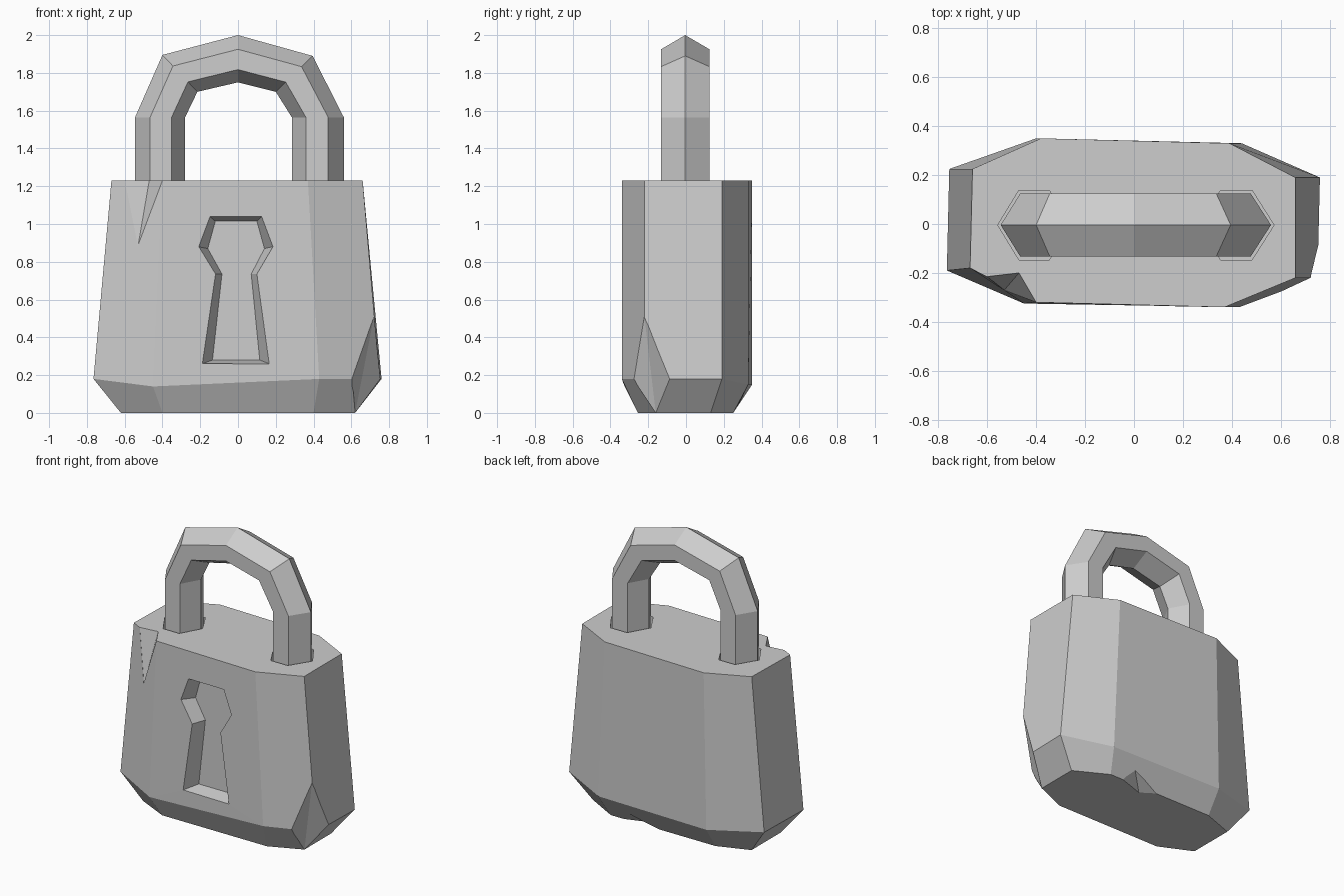
import bpy, bmesh
from mathutils import Vector

if "Cube" in bpy.data.objects:
    bpy.data.objects.remove(bpy.data.objects["Cube"])

grey = bpy.data.materials.new("plain grey")
grey.diffuse_color = (0.61, 0.61, 0.61, 1)
grey.use_nodes = True
grey.node_tree.nodes["Principled BSDF"].inputs["Base Color"].default_value = grey.diffuse_color


def finish(name, bm):
    bmesh.ops.recalc_face_normals(bm, faces=bm.faces[:])
    me = bpy.data.meshes.new(name)
    bm.to_mesh(me)
    bm.free()
    me.materials.append(grey)
    ob = bpy.data.objects.new(name, me)
    bpy.context.collection.objects.link(ob)
    return ob


def loft(name, rings):
    """Skin a row of equal-length rings and cap both ends."""
    bm = bmesh.new()
    rows = [[bm.verts.new(p) for p in r] for r in rings]
    n = len(rows[0])
    for a, b in zip(rows, rows[1:]):
        for i in range(n):
            j = (i + 1) % n
            bm.faces.new((a[i], a[j], b[j], b[i]))
    bm.faces.new(rows[0])
    bm.faces.new(rows[-1])
    return finish(name, bm)


def hull(name, points):
    bm = bmesh.new()
    for p in points:
        bm.verts.new(p)
    bmesh.ops.convex_hull(bm, input=bm.verts[:])
    return finish(name, bm)


def cut(target, cutter):
    m = target.modifiers.new("cut", 'BOOLEAN')
    m.operation = 'DIFFERENCE'
    m.solver = 'EXACT'
    m.object = cutter
    bpy.context.view_layer.objects.active = target
    bpy.ops.object.modifier_apply(modifier=m.name)
    bpy.data.objects.remove(cutter, do_unlink=True)


# Body: uneven chamfered block, wider near the foot
foot = [(-.62, -.15, 0), (-.40, -.255, 0), (.40, -.255, 0), (.62, -.16, 0),
        (.62, .13, 0), (.40, .25, 0), (-.40, .25, 0), (-.62, .17, 0)]
belly = [(-.765, -.19, .18), (-.45, -.325, .14), (.43, -.34, .18), (.75, -.22, .18),
         (.76, .19, .18), (.44, .33, .15), (-.40, .35, .15), (-.755, .225, .18)]
rim = [(-.67, -.18, 1.23), (-.40, -.32, 1.23), (.37, -.34, 1.23), (.66, -.22, 1.23),
       (.66, .19, 1.23), (.39, .33, 1.23), (-.38, .35, 1.23), (-.66, .225, 1.23)]
body = loft("lock_body", [foot, belly, rim])

# Broken lower front corner
cut(body, hull("corner_cutter", [(.72, -.22, .51), (.60, -.28, .18), (.76, -.08, .18),
                                 (.62, -.16, 0), (1.1, -.6, .25)]))

# Crack in the upper left rim
tip = Vector((-.53, -.27, .88))
crack = [tip + (Vector(p) - tip) * 1.15
         for p in ((-.60, -.215, 1.23), (-.47, -.20, 1.23), (-.40, -.32, 1.23))]
cut(body, hull("crack_cutter", crack + [tip, Vector((-.57, -.45, 1.28))]))

# Chip in the back lower edge
cut(body, hull("chip_cutter", [(.30, .25, 0), (.03, .25, 0), (.25, .305, .08),
                               (.12, .19, 0), (.18, .5, -.15)]))

# Keyhole: tapered recess
mouth = [(-.15, 1.04), (.125, 1.04), (.185, .88), (.10, .735),
         (.165, .26), (-.19, .26), (-.12, .735), (-.21, .88)]
floor = [(-.12, 1.015), (.10, 1.015), (.14, .87), (.07, .735),
         (.115, .28), (-.135, .28), (-.085, .735), (-.16, .87)]
rings = [[(x, y, z) for x, z in pts]
         for y, pts in ((-.45, mouth), (-.333, mouth), (-.235, floor))]
cut(body, loft("keyhole_cutter", rings))


# Shackle: six-sided bar swept through outer and inner path points
def section(outer, inner):
    o, i = Vector(outer), Vector(inner)
    ring = []
    for f, y in ((0, 0), (.3, -.128), (.73, -.128), (1, 0), (.73, .128), (.3, .128)):
        p = o.lerp(i, f)
        ring.append((p.x, y - .004, p.y))
    return ring


path = [((-.545, 1.12), (-.28, 1.12)), ((-.545, 1.565), (-.28, 1.565)),
        ((-.40, 1.895), (-.215, 1.70)), ((0, 2.0), (0, 1.75)),
        ((.395, 1.89), (.20, 1.70)), ((.56, 1.565), (.285, 1.565)),
        ((.56, 1.12), (.285, 1.12))]

# Sockets: slightly loose holes around both legs
for outer, inner in (path[0], path[-1]):
    ring = section(outer, inner)
    cx = (outer[0] + inner[0]) / 2
    rows = [[(cx + (x - cx) * 1.09, y * 1.11, z) for x, y, _ in ring] for z in (1.12, 1.3)]
    cut(body, loft("socket_cutter", rows))

loft("shackle", [section(o, i) for o, i in path])
